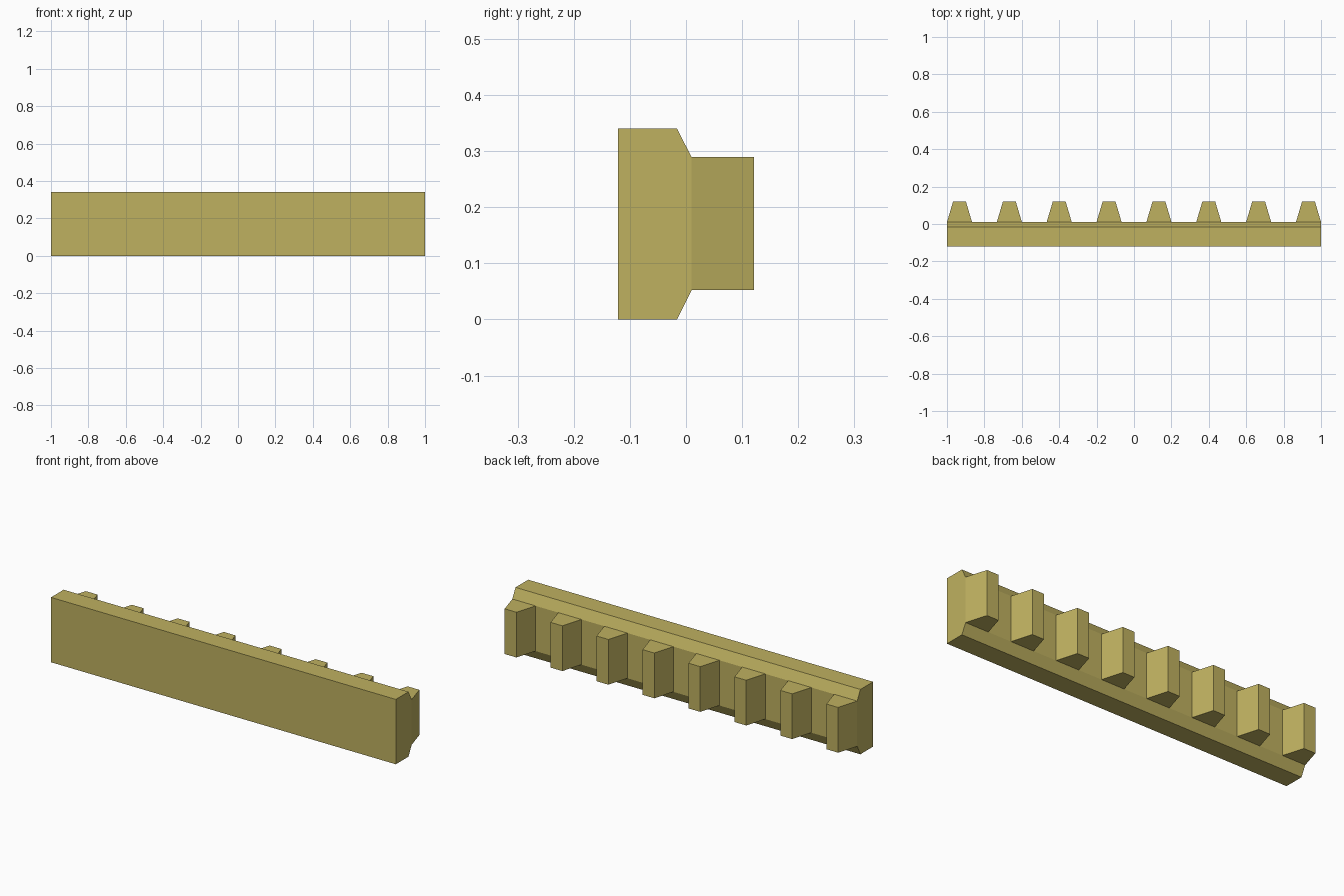
import bpy, bmesh

if "Cube" in bpy.data.objects:
    bpy.data.objects.remove(bpy.data.objects["Cube"])

# Main dimensions
TEETH = 8
BASE_W, TIP_W = 0.134, 0.068
PITCH = (2 - BASE_W) / (TEETH - 1)
Y_FRONT, Y_SHOULDER, Y_ROOT, Y_TIP = -0.121, -0.016, 0.01, 0.121
HEIGHT, Z_LOW, Z_HIGH = 0.34, 0.052, 0.289

brass = bpy.data.materials.new("dull_brass")
brass.diffuse_color = (0.52, 0.44, 0.117, 1)
brass.use_nodes = True
brass.node_tree.nodes["Principled BSDF"].inputs["Base Color"].default_value = brass.diffuse_color

bm = bmesh.new()


def face(points):
    return bm.faces.new([bm.verts.new(p) for p in points])


# Bar: front, top, bottom, sloped shoulders (back is left open for the teeth)
profile = [(Y_ROOT, Z_LOW), (Y_SHOULDER, 0), (Y_FRONT, 0),
           (Y_FRONT, HEIGHT), (Y_SHOULDER, HEIGHT), (Y_ROOT, Z_HIGH)]
for (y0, z0), (y1, z1) in zip(profile, profile[1:]):
    face([(-1, y0, z0), (1, y0, z0), (1, y1, z1), (-1, y1, z1)])
for x in (-1, 1):
    face([(x, y, z) for y, z in profile])

# Teeth: tapered outlines with end caps, joined by the root strips
outline = []
for i in range(TEETH):
    c = -1 + BASE_W / 2 + i * PITCH
    tooth = [(c - BASE_W / 2, Y_ROOT), (c - TIP_W / 2, Y_TIP),
             (c + TIP_W / 2, Y_TIP), (c + BASE_W / 2, Y_ROOT)]
    outline += tooth
    for z in (Z_LOW, Z_HIGH):
        face([(x, y, z) for x, y in tooth])
for (x0, y0), (x1, y1) in zip(outline, outline[1:]):
    face([(x0, y0, Z_LOW), (x1, y1, Z_LOW), (x1, y1, Z_HIGH), (x0, y0, Z_HIGH)])

# Weld, then split the long shoulder edges where the teeth meet them
bmesh.ops.remove_doubles(bm, verts=bm.verts, dist=1e-5)
for z in (Z_LOW, Z_HIGH):
    long_edge = next(e for e in bm.edges if e.calc_length() > 1.9 and
                     all(abs(v.co.y - Y_ROOT) < 1e-4 and abs(v.co.z - z) < 1e-4
                         for v in e.verts))
    start = min(long_edge.verts, key=lambda v: v.co.x)
    edge = long_edge
    for x in [p[0] for p in outline if p[1] == Y_ROOT][1:-1]:
        end = edge.other_vert(start)
        t = (x - start.co.x) / (end.co.x - start.co.x)
        _, new = bmesh.utils.edge_split(edge, start, t)
        new.co = (x, Y_ROOT, z)
        edge = next(e for e in new.link_edges if e.other_vert(new) == end)
        start = new
bmesh.ops.remove_doubles(bm, verts=bm.verts, dist=1e-5)
bmesh.ops.recalc_face_normals(bm, faces=bm.faces)

mesh = bpy.data.meshes.new("toothed_rack")
bm.to_mesh(mesh)
bm.free()
mesh.materials.append(brass)
rack = bpy.data.objects.new("toothed_rack", mesh)
bpy.context.collection.objects.link(rack)
